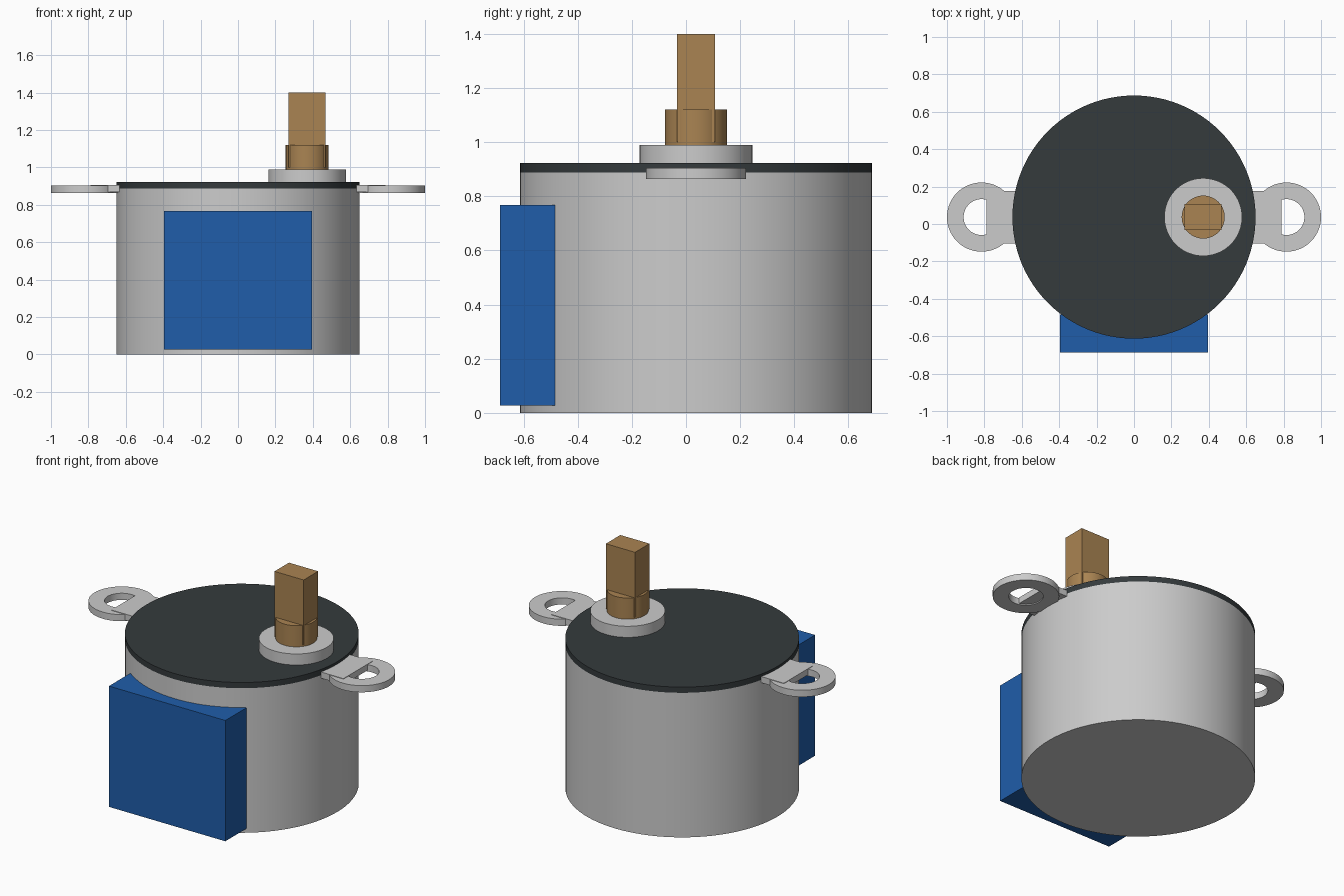
import bpy
import bmesh
import math

if "Cube" in bpy.data.objects:
    bpy.data.objects.remove(bpy.data.objects["Cube"])

CY = 0.037          # y of the motor axis
SX = 0.37           # x of the offset shaft


def material(name, rgb):
    m = bpy.data.materials.new(name)
    m.diffuse_color = (*rgb, 1)
    m.use_nodes = True
    m.node_tree.nodes["Principled BSDF"].inputs["Base Color"].default_value = m.diffuse_color
    return m


BLUE = material("blue_plastic", (0.014, 0.11, 0.40))
DARK = material("dark_cap", (0.035, 0.043, 0.046))
BRASS = material("brass", (0.40, 0.23, 0.085))


def cylinder(name, x, r, z0, z1, mat=None, sides=96):
    bpy.ops.mesh.primitive_cylinder_add(vertices=sides, radius=r, depth=z1 - z0,
                                        location=(x, CY, (z0 + z1) / 2))
    ob = bpy.context.object
    ob.name = name
    if mat:
        ob.data.materials.append(mat)
    bpy.ops.object.shade_smooth_by_angle(angle=math.radians(30))
    return ob


def box(name, x, y, z, mat=None):
    bpy.ops.mesh.primitive_cube_add(size=1, location=(sum(x) / 2, sum(y) / 2, sum(z) / 2))
    ob = bpy.context.object
    ob.name = name
    ob.scale = (x[1] - x[0], y[1] - y[0], z[1] - z[0])
    bpy.ops.object.transform_apply(location=False, rotation=False, scale=True)
    if mat:
        ob.data.materials.append(mat)
    return ob


def ring(name, x, r_out, r_in, z0, z1, sides=64):
    """Flat washer made by spinning a rectangular section."""
    bm = bmesh.new()
    section = [bm.verts.new(p) for p in
               ((r_in, 0, z0), (r_out, 0, z0), (r_out, 0, z1), (r_in, 0, z1))]
    edges = [bm.edges.new((section[i], section[(i + 1) % 4])) for i in range(4)]
    bmesh.ops.spin(bm, geom=section + edges, cent=(0, 0, 0), axis=(0, 0, 1),
                   angle=math.tau, steps=sides)
    bmesh.ops.remove_doubles(bm, verts=bm.verts, dist=1e-4)
    bmesh.ops.recalc_face_normals(bm, faces=bm.faces)
    me = bpy.data.meshes.new(name)
    bm.to_mesh(me)
    bm.free()
    ob = bpy.data.objects.new(name, me)
    ob.location = (x, CY, 0)
    bpy.context.collection.objects.link(ob)
    bpy.ops.object.select_all(action='DESELECT')
    ob.select_set(True)
    bpy.context.view_layer.objects.active = ob
    bpy.ops.object.shade_smooth_by_angle(angle=math.radians(30))


# Motor can and dark lid
cylinder("motor_can", 0, 0.65, 0, 0.887)
cylinder("lid", 0, 0.65, 0.887, 0.922, DARK)

# Wire cover on the front
box("wire_cover", (-0.395, 0.395), (-0.687, -0.484), (0.027, 0.768), BLUE)

# Offset boss and flatted output shaft
cylinder("shaft_boss", SX, 0.208, 0.90, 0.99)
cylinder("shaft_collar", SX, 0.115, 0.98, 1.12, BRASS, 64)
box("shaft_flat", (SX - 0.099, SX + 0.099), (CY - 0.07, CY + 0.07), (1.0, 1.40), BRASS)

# Mounting ears: ring plus tab closing the hole into a D shape
for side, s in (("left", -1), ("right", 1)):
    ring(f"{side}_ear_ring", s * 0.815, 0.185, 0.096, 0.863, 0.904)
    box(f"{side}_ear_tab", sorted((s * 0.60, s * 0.788)), (CY - 0.14, CY + 0.14), (0.869, 0.907))
